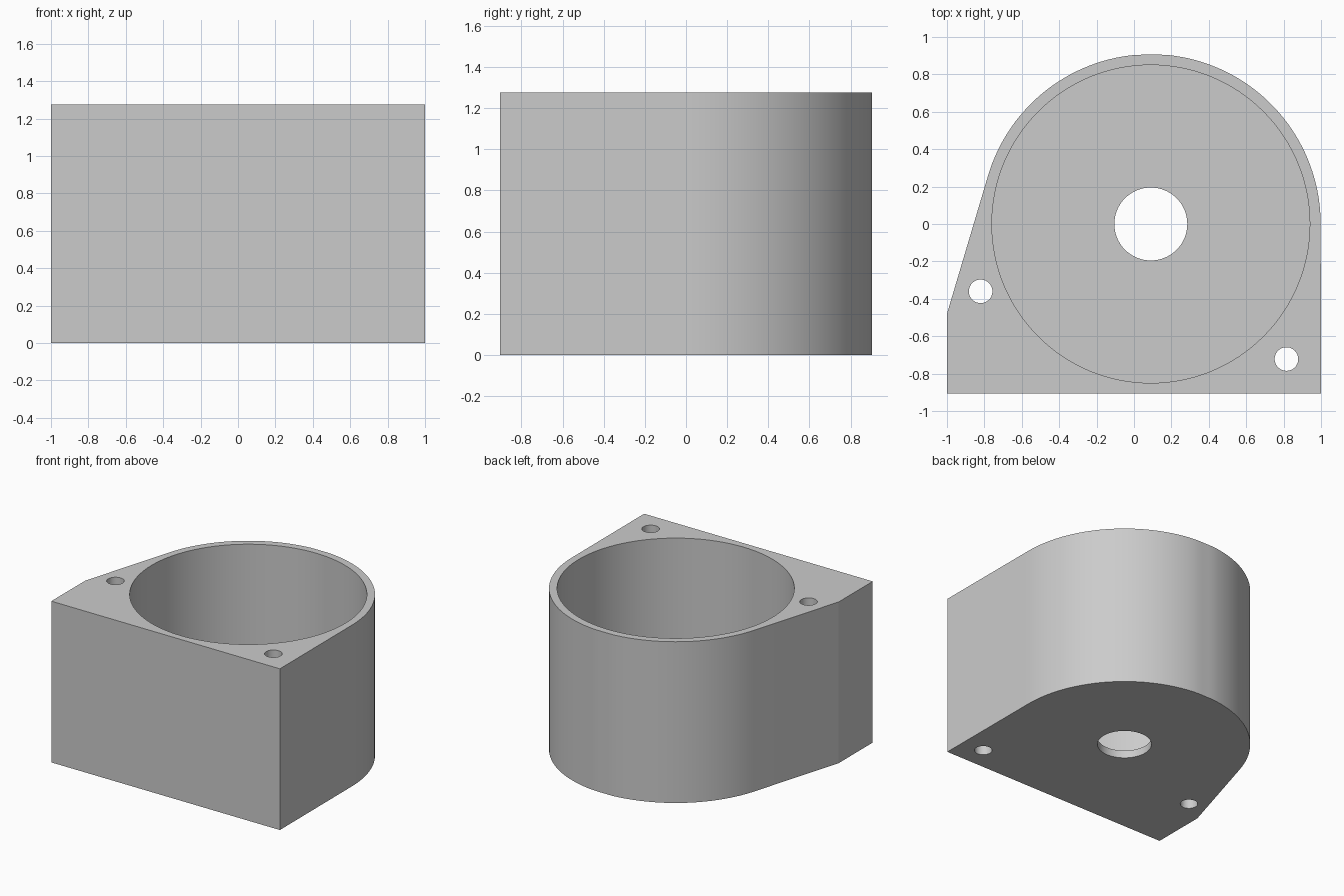
import bpy, bmesh, math

if "Cube" in bpy.data.objects:
    bpy.data.objects.remove(bpy.data.objects["Cube"])

CX, R = 0.09, 0.908          # bore axis and outer radius
HEIGHT, FLOOR = 1.275, 0.06
HALF_Y = 0.905
SEGS = 128

grey = bpy.data.materials.new("plain grey")
grey.diffuse_color = (0.6, 0.6, 0.6, 1)
grey.use_nodes = True
grey.node_tree.nodes["Principled BSDF"].inputs["Base Color"].default_value = grey.diffuse_color


def prism(name, points, z0, z1):
    """Extrude a closed outline from z0 to z1."""
    bm = bmesh.new()
    base = bm.faces.new([bm.verts.new((x, y, z0)) for x, y in points])
    top = bmesh.ops.extrude_face_region(bm, geom=[base])["geom"]
    bmesh.ops.translate(bm, vec=(0, 0, z1 - z0),
                        verts=[g for g in top if isinstance(g, bmesh.types.BMVert)])
    bmesh.ops.recalc_face_normals(bm, faces=bm.faces[:])
    mesh = bpy.data.meshes.new(name)
    bm.to_mesh(mesh)
    bm.free()
    mesh.materials.append(grey)
    obj = bpy.data.objects.new(name, mesh)
    bpy.context.collection.objects.link(obj)
    return obj


def circle(x, y, r, n):
    return [(x + r * math.cos(2 * math.pi * i / n),
             y + r * math.sin(2 * math.pi * i / n)) for i in range(n)]


# Housing outline: round back, tangent slope on the left, square front
corner = (-1.0, -0.48)
dx, dy = corner[0] - CX, corner[1]
tangent = math.atan2(dy, dx) + 2 * math.pi - math.acos(R / math.hypot(dx, dy))
outline = [(CX + R * math.cos(tangent * i / 72), R * math.sin(tangent * i / 72))
           for i in range(73)]
outline = [(min(x, 1.0), min(y, HALF_Y)) for x, y in outline]
outline += [corner, (-1.0, -HALF_Y), (1.0, -HALF_Y)]
housing = prism("motor_housing", outline, 0, HEIGHT)

# Main bore, shaft hole and two screw holes: (name, x, y, radius, bottom, sides)
cuts = [("bore_cutter", CX, 0, 0.85, FLOOR, SEGS),
        ("shaft_hole_cutter", CX, 0, 0.195, -0.1, 64),
        ("left_screw_cutter", -0.82, -0.36, 0.063, -0.1, 48),
        ("right_screw_cutter", 0.815, -0.722, 0.063, -0.1, 48)]
bpy.context.view_layer.objects.active = housing
housing.select_set(True)
for name, x, y, r, bottom, n in cuts:
    cutter = prism(name, circle(x, y, r, n), bottom, HEIGHT + 0.1)
    cutter.hide_render = True
    mod = housing.modifiers.new(name, "BOOLEAN")
    mod.operation, mod.solver, mod.object = "DIFFERENCE", "EXACT", cutter
    bpy.ops.object.modifier_apply(modifier=name)
    bpy.data.objects.remove(cutter)

# Smooth round walls, keep the flat corners sharp
bpy.ops.object.shade_smooth_by_angle(angle=math.radians(12))
